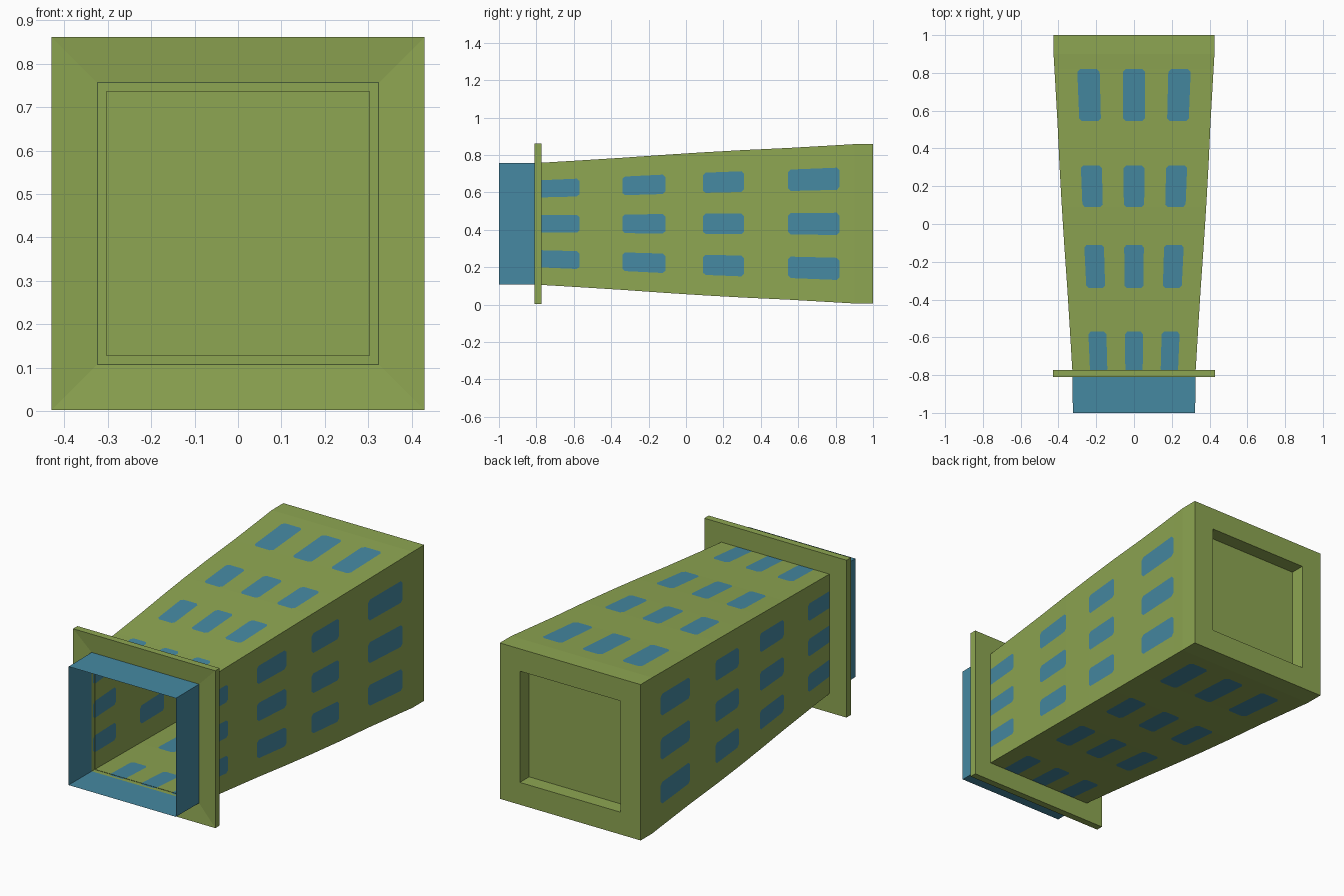
import bpy
from mathutils import Matrix, Vector

if "Cube" in bpy.data.objects:
    bpy.data.objects.remove(bpy.data.objects["Cube"])

ZC = 0.432  # height of the tube axis


def material(name, rgb):
    m = bpy.data.materials.new(name)
    m.diffuse_color = (*rgb, 1)
    m.use_nodes = True
    m.node_tree.nodes["Principled BSDF"].inputs["Base Color"].default_value = m.diffuse_color
    return m


GREEN = material("olive green", (0.27, 0.38, 0.084))
BLUE = material("teal blue", (0.06, 0.25, 0.36))


def make_object(name, verts, faces, mats, indices=None):
    me = bpy.data.meshes.new(name)
    me.from_pydata(verts, [], faces)
    for m in mats:
        me.materials.append(m)
    if indices:
        me.polygons.foreach_set("material_index", indices)
    ob = bpy.data.objects.new(name, me)
    bpy.context.collection.objects.link(ob)
    return ob


def square_loft(name, profile, mat, cap=False):
    """Square rings (y, half size) joined in order; optional end cap."""
    verts, faces = [], []
    for y, h in profile:
        verts += [(-h, y, ZC + h), (h, y, ZC + h), (h, y, ZC - h), (-h, y, ZC - h)]
    for r in range(len(profile) - 1):
        a = 4 * r
        for i in range(4):
            j = (i + 1) % 4
            faces.append((a + i, a + j, a + 4 + j, a + 4 + i))
    if cap:
        a = len(verts) - 4
        faces.append((a, a + 1, a + 2, a + 3))
    return make_object(name, verts, faces, [mat])


# Flared body: half size along its length
TAPER = [(-0.80, 0.325), (-0.40, 0.349), (0.0, 0.377), (0.30, 0.394),
         (0.60, 0.408), (0.90, 0.426), (1.0, 0.426)]


def half(y):
    for (y0, h0), (y1, h1) in zip(TAPER, TAPER[1:]):
        if y <= y1:
            return h0 + (h1 - h0) * (y - y0) / (y1 - y0)
    return TAPER[-1][1]


ROWS = [(-0.785, -0.57), (-0.34, -0.11), (0.09, 0.31), (0.545, 0.82)]
COLS = [(c - 0.141, c + 0.141) for c in (-0.573, 0, 0.573)]
ys = [-0.80] + [y for r in ROWS for y in r] + [0.90, 1.0]
us = [-1] + [u for c in COLS for u in c] + [1]

verts, faces, indices = [], [], []


def add_face(points, y0, y1, rot, mat_index):
    """Place (u, y) points on one flat strip of a side."""
    h0, h1 = half(y0), half(y1)
    start = len(verts)
    for u, y in points:
        h = h0 + (h1 - h0) * (y - y0) / (y1 - y0)
        verts.append(rot @ Vector((u * h, y, h)) + Vector((0, 0, ZC)))
    faces.append(tuple(range(start, len(verts))))
    indices.append(mat_index)


# Body sides with cut-in windows that have clipped corners
for k in range(4):
    rot = Matrix.Rotation(k * 1.5707963268, 3, 'Y')
    for y0, y1 in zip(ys, ys[1:]):
        for u0, u1 in zip(us, us[1:]):
            corners = [(u0, y0), (u1, y0), (u1, y1), (u0, y1)]
            if (y0, y1) not in ROWS or (u0, u1) not in COLS:
                add_face(corners, y0, y1, rot, 0)
                continue
            du, dy = 0.035, 0.014
            octagon = []
            for i, (u, y) in enumerate(corners):
                along_u = (u + (du if u == u0 else -du), y)
                along_y = (u, y + (dy if y == y0 else -dy))
                pair = [along_y, along_u] if i % 2 == 0 else [along_u, along_y]
                octagon += pair
                add_face([pair[0], (u, y), pair[1]], y0, y1, rot, 0)
            add_face(octagon, y0, y1, rot, 1)
make_object("flared_body", verts, faces, [GREEN, BLUE], indices)

# Closed back end with a square recess
square_loft("back_panel", [(1.0, 0.426), (1.0, 0.304), (0.92, 0.304)], GREEN, cap=True)

# Flange around the narrow end
square_loft("front_flange", [(-0.80, 0.325), (-0.81, 0.430), (-0.772, 0.430),
                             (-0.772, 0.325)], GREEN)

# Open blue collar
square_loft("front_collar", [(-1.0, 0.324), (-0.80, 0.325)], BLUE)
